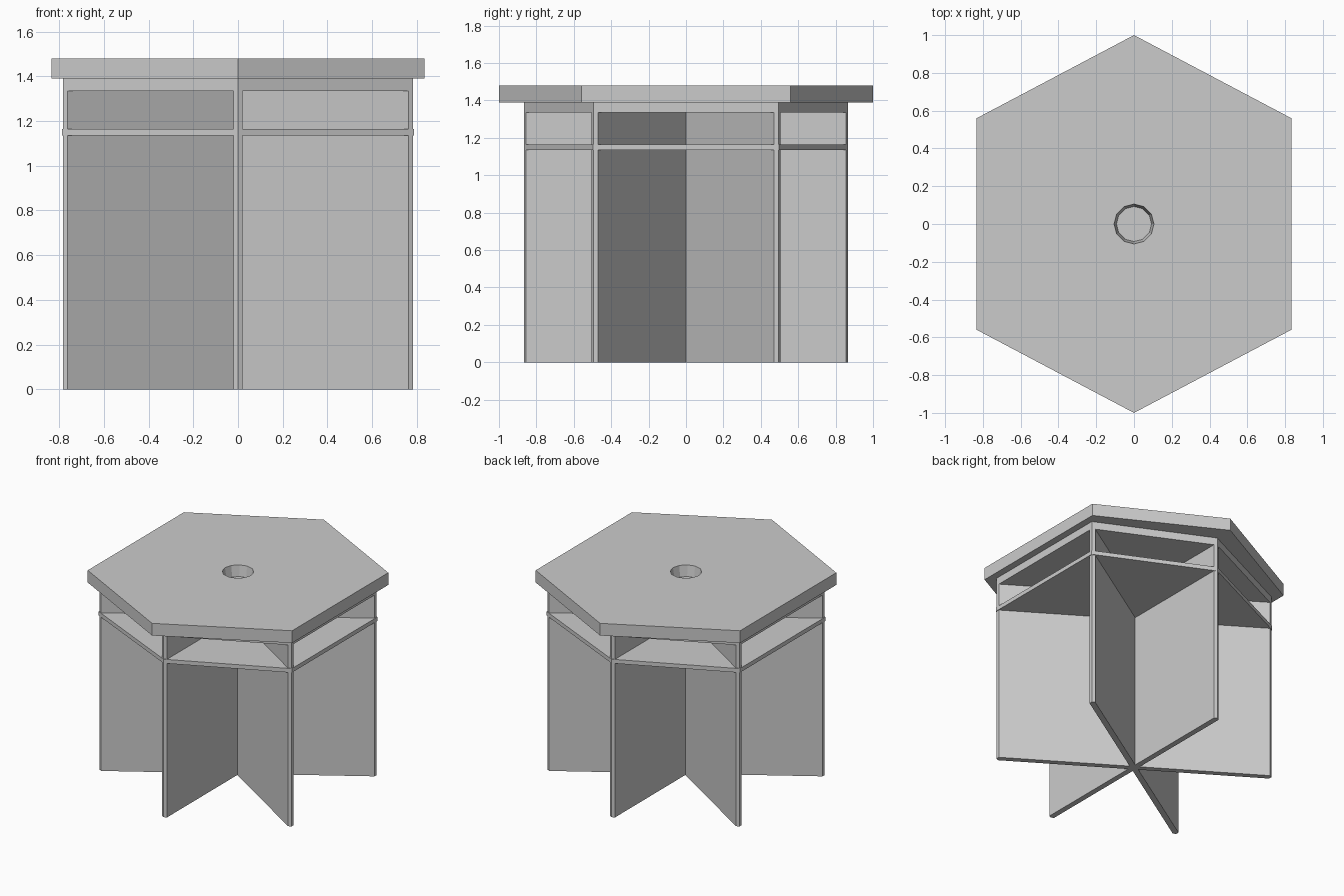
import bpy, bmesh, math
from mathutils import Vector

cube = bpy.data.objects.get("Cube")
if cube:
    bpy.data.objects.remove(cube, do_unlink=True)

grey = bpy.data.materials.new("plain grey")
grey.use_nodes = True
grey.diffuse_color = (0.6, 0.6, 0.6, 1)
grey.node_tree.nodes["Principled BSDF"].inputs["Base Color"].default_value = (0.6, 0.6, 0.6, 1)


def add_object(name, bm):
    bmesh.ops.recalc_face_normals(bm, faces=bm.faces)
    mesh = bpy.data.meshes.new(name)
    bm.to_mesh(mesh)
    bm.free()
    mesh.materials.append(grey)
    obj = bpy.data.objects.new(name, mesh)
    bpy.context.collection.objects.link(obj)
    return obj


def prism(name, outline, low, high):
    bm = bmesh.new()
    face = bm.faces.new([bm.verts.new((x, y, low)) for x, y in outline])
    moved = bmesh.ops.extrude_face_region(bm, geom=[face])["geom"]
    verts = [v for v in moved if isinstance(v, bmesh.types.BMVert)]
    bmesh.ops.translate(bm, verts=verts, vec=(0, 0, high - low))
    return add_object(name, bm)


def hexagon(tip, side_x, side_y):
    return [Vector(p) for p in ((0, tip), (-side_x, side_y), (-side_x, -side_y),
                                (0, -tip), (side_x, -side_y), (side_x, side_y))]


# Six upright fins, each end pointed to follow the hexagon corner
HALF_THICK = 0.02
corners = hexagon(0.865, 0.783, 0.495)


def fin_end(i):
    corner = corners[i]
    axis = corner.normalized()
    side = Vector((-axis.y, axis.x))
    ends = []
    for neighbour in (corners[i - 1], corners[(i + 1) % 6]):
        edge = neighbour - corner
        ends.append(corner + edge * (HALF_THICK / abs(edge.dot(side))))
    return [ends[0], corner, ends[1]]


for i, name in enumerate(("middle_panel", "left_diagonal_panel", "right_diagonal_panel")):
    prism(name, fin_end(i) + fin_end(i + 3), 0, 1.36)

# Shelf and the apron slab under the top
prism("shelf", hexagon(0.867, 0.787, 0.498), 1.135, 1.165)
prism("apron", corners, 1.335, 1.392)

# Table top with a slightly tapered round recess
top = prism("table_top", hexagon(1.0, 0.833, 0.56), 1.39, 1.48)
bm = bmesh.new()
bmesh.ops.create_cone(bm, cap_ends=True, segments=12, radius1=0.093, radius2=0.109, depth=0.1)
bmesh.ops.translate(bm, verts=bm.verts, vec=(0, 0, 1.45))
cutter = add_object("recess_cutter", bm)
cutter.hide_render = True
cutter.hide_viewport = True
cut = top.modifiers.new("recess", "BOOLEAN")
cut.operation = "DIFFERENCE"
cut.solver = "EXACT"
cut.object = cutter
